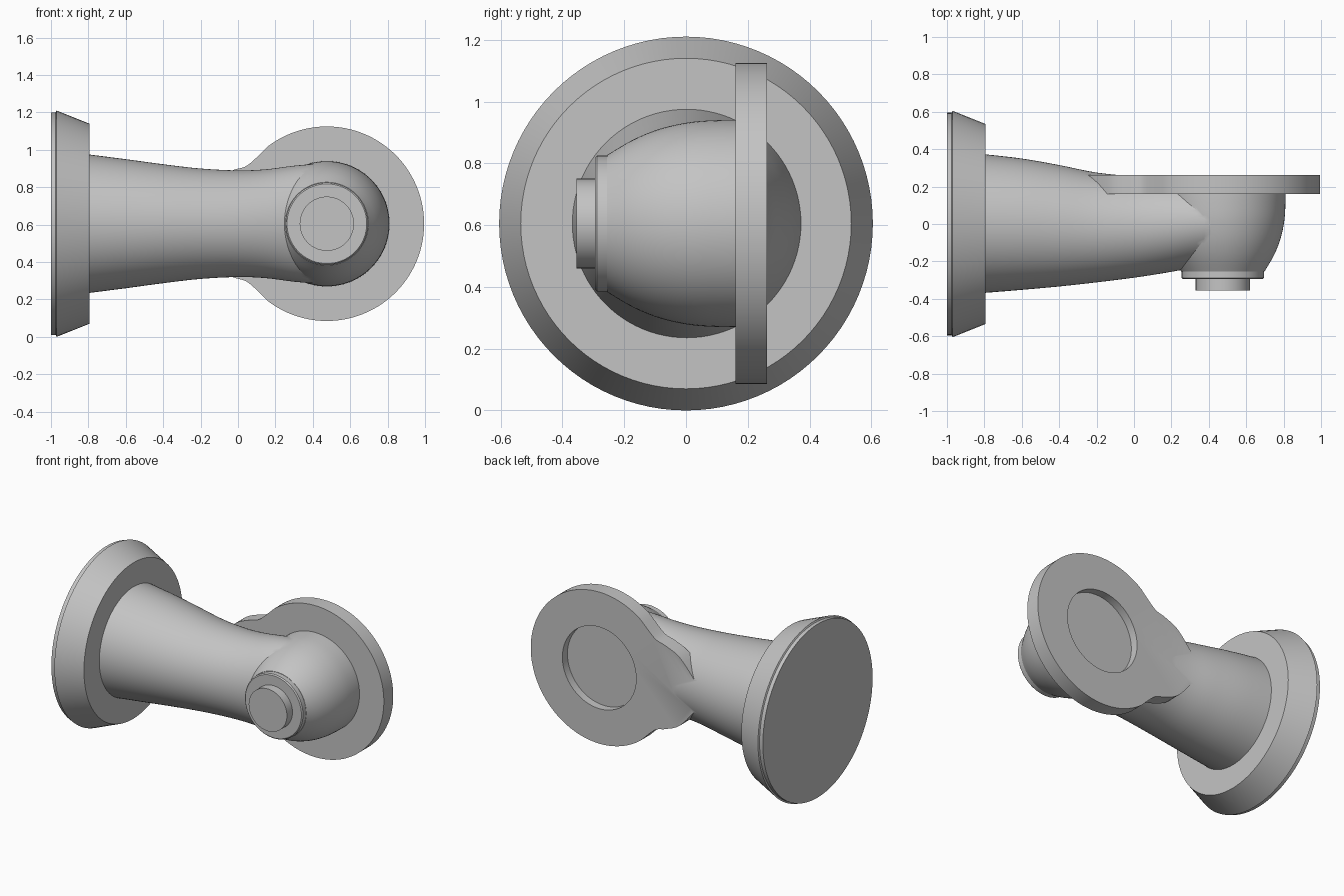
import bpy, bmesh, math
from mathutils import Matrix, Vector

cube = bpy.data.objects.get("Cube")
if cube:
    bpy.data.objects.remove(cube)

AXIS_Z = 0.605   # height of the centre line
HEAD_X = 0.475   # centre of the round head

grey = bpy.data.materials.new("plain grey")
grey.use_nodes = True
grey.diffuse_color = (0.55, 0.55, 0.55, 1)
grey.node_tree.nodes["Principled BSDF"].inputs["Base Color"].default_value = grey.diffuse_color


def loft(name, rings):
    """Skin a list of closed point rings and cap both ends."""
    bm = bmesh.new()
    loops = [[bm.verts.new(p) for p in ring] for ring in rings]
    n = len(loops[0])
    for a, b in zip(loops, loops[1:]):
        for i in range(n):
            j = (i + 1) % n
            bm.faces.new((a[i], a[j], b[j], b[i]))
    bm.faces.new(loops[0])
    bm.faces.new(loops[-1])
    bmesh.ops.recalc_face_normals(bm, faces=bm.faces)
    mesh = bpy.data.meshes.new(name)
    bm.to_mesh(mesh)
    bm.free()
    mesh.materials.append(grey)
    obj = bpy.data.objects.new(name, mesh)
    bpy.context.collection.objects.link(obj)
    return obj


def circle(n=96):
    return [(math.cos(t), math.sin(t)) for t in (2 * math.pi * i / n for i in range(n))]


def lathe_y(name, profile):
    """Turn (y, radius) pairs round the head axis."""
    return loft(name, [[(HEAD_X + r * c, y, AXIS_Z + r * s) for c, s in circle()] for y, r in profile])


def smooth(obj):
    bpy.ops.object.select_all(action='DESELECT')
    obj.select_set(True)
    bpy.context.view_layer.objects.active = obj
    bpy.ops.object.shade_smooth_by_angle(angle=math.radians(28))


def combine(obj, other, operation):
    """Apply a boolean and remove the second object."""
    mod = obj.modifiers.new("combine", 'BOOLEAN')
    mod.operation, mod.object, mod.solver = operation, other, 'EXACT'
    bpy.context.view_layer.objects.active = obj
    bpy.ops.object.modifier_apply(modifier=mod.name)
    bpy.data.objects.remove(other)


def spline(points, steps=5):
    """Catmull-Rom curve through points of any dimension."""
    out = []
    for i in range(len(points) - 1):
        p = [points[max(0, min(len(points) - 1, i + k))] for k in (-1, 0, 1, 2)]
        for s in range(steps):
            t = s / steps
            out.append([0.5 * (2 * b + (c - a) * t + (2 * a - 5 * b + 4 * c - d) * t * t
                               + (3 * b - a - 3 * c + d) * t ** 3) for a, b, c, d in zip(*p)])
    return out + [list(points[-1])]


# Bevelled base flange, turned round the long axis
flange = loft("base_flange", [[(x, r * c, AXIS_Z + r * s) for c, s in circle()]
                              for x, r in ((-1, 0.595), (-0.975, 0.595), (-0.97, 0.605), (-0.795, 0.535))])
smooth(flange)

# Waisted neck: x, half height, front y, back y
stations = [(-0.82, 0.373, -0.37, 0.375), (-0.6, 0.345, -0.352, 0.35), (-0.4, 0.318, -0.334, 0.315),
            (-0.2, 0.295, -0.312, 0.275), (0, 0.285, -0.287, 0.256), (0.15, 0.291, -0.264, 0.254),
            (0.3, 0.31, -0.238, 0.252), (HEAD_X, 0.325, -0.21, 0.25)]
body = loft("neck_and_head", [[(x, (f + b) / 2 + (b - f) / 2 * c, AXIS_Z + h * s) for c, s in circle()]
                              for x, h, f, b in spline(stations)])

# Domed head
dome = [(0.2, 0.335), (0.12, 0.335), (0.02, 0.329), (-0.08, 0.308), (-0.17, 0.272), (-0.255, 0.222)]
head = lathe_y("head", spline(dome, 4))

# Round back plate with a tail flaring out of the neck
half = spline([(-0.27, 0.08), (-0.14, 0.23), (-0.03, 0.285), (0.05, 0.312), (0.14, 0.394)], 6)
radius = 0.52
start = math.atan2(half[-1][1], half[-1][0] - HEAD_X)
half += [(HEAD_X + radius * math.cos(start * k / 40), radius * math.sin(start * k / 40))
         for k in range(39, -1, -1)]
outline = half + [(x, -z) for x, z in reversed(half[:-1])]
plate = loft("back_plate", [[(x, y, AXIS_Z + z) for x, z in outline] for y in (0.16, 0.262)])

# Join the body and sink the round recess in its back
combine(body, head, 'UNION')
combine(body, plate, 'UNION')
combine(body, lathe_y("recess_cutter", [(0.207, 0.28), (0.4, 0.28)]), 'DIFFERENCE')
smooth(body)

# Stepped boss on the front of the head
smooth(lathe_y("boss_collar", [(-0.24, 0.22), (-0.288, 0.22), (-0.295, 0.213)]))
smooth(lathe_y("boss_pin", [(-0.28, 0.145), (-0.355, 0.145)]))
